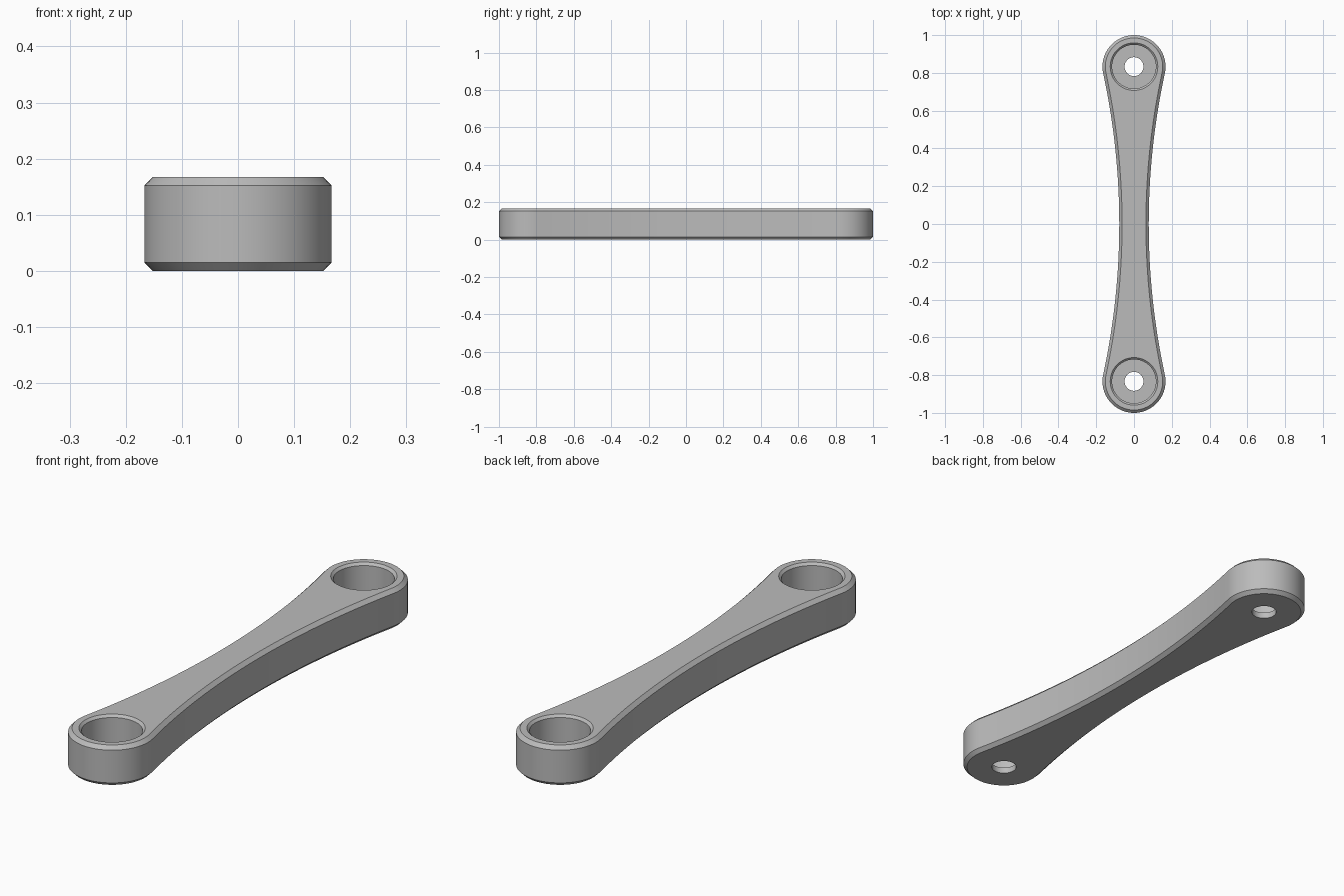
import bpy, bmesh
from math import sin, cos, pi, atan2

END_Y, END_R, WAIST = 0.833, 0.167, 0.078
HEIGHT, CHAMFER, FLOOR = 0.167, 0.015, 0.026

cube = bpy.data.objects.get("Cube")
if cube:
    bpy.data.objects.remove(cube)

grey = bpy.data.materials.new("plain_grey")
grey.use_nodes = True
colour = (0.5, 0.5, 0.5, 1)
grey.diffuse_color = colour
grey.node_tree.nodes["Principled BSDF"].inputs["Base Color"].default_value = colour


def outline(inset):
    """Round ends joined by concave arcs tangent to them."""
    k = END_R - WAIST
    centre_x = (END_Y ** 2 - k ** 2) / (2 * k)
    side_r = centre_x - WAIST + inset
    end_r = END_R - inset
    a = atan2(END_Y, centre_x)
    half = []
    for i in range(49):
        t = -a + (pi + 2 * a) * i / 48
        half.append((end_r * cos(t), END_Y + end_r * sin(t)))
    for i in range(1, 32):
        t = a - 2 * a * i / 32
        half.append((-centre_x + side_r * cos(t), side_r * sin(t)))
    return half + [(-x, -y) for x, y in half]


def circle(radius, y, sides=64):
    return [(radius * cos(2 * pi * i / sides), y + radius * sin(2 * pi * i / sides))
            for i in range(sides)]


def stack(name, layers):
    """Solid through a list of (outline, height) rings."""
    bm = bmesh.new()
    rings = [[bm.verts.new((x, y, z)) for x, y in pts] for pts, z in layers]
    for low, high in zip(rings, rings[1:]):
        n = len(low)
        for i in range(n):
            j = (i + 1) % n
            bm.faces.new((low[i], low[j], high[j], high[i]))
    bm.faces.new(rings[0][::-1])
    bm.faces.new(rings[-1])
    mesh = bpy.data.meshes.new(name)
    bm.to_mesh(mesh)
    bm.free()
    mesh.materials.append(grey)
    obj = bpy.data.objects.new(name, mesh)
    bpy.context.collection.objects.link(obj)
    return obj


# Link arm with chamfered top and bottom edges
arm = stack("link_arm", [
    (outline(CHAMFER), 0), (outline(0), CHAMFER),
    (outline(0), HEIGHT - CHAMFER), (outline(CHAMFER), HEIGHT)])
bpy.context.view_layer.objects.active = arm
arm.select_set(True)

# Chamfered bearing pocket with a through hole, at each end
for y in (-END_Y, END_Y):
    hole, pocket = circle(0.05, y), circle(0.116, y)
    cutter = stack("pocket_cutter", [
        (hole, -0.05), (hole, FLOOR), (pocket, FLOOR),
        (pocket, HEIGHT - 0.01), (circle(0.126, y), HEIGHT),
        (circle(0.126, y), HEIGHT + 0.05)])
    cutter.hide_render = True
    cut = arm.modifiers.new("pocket", 'BOOLEAN')
    cut.operation, cut.solver, cut.object = 'DIFFERENCE', 'EXACT', cutter
    bpy.ops.object.modifier_apply(modifier=cut.name)
    bpy.data.objects.remove(cutter)

bpy.ops.object.shade_smooth_by_angle(angle=pi / 6)
